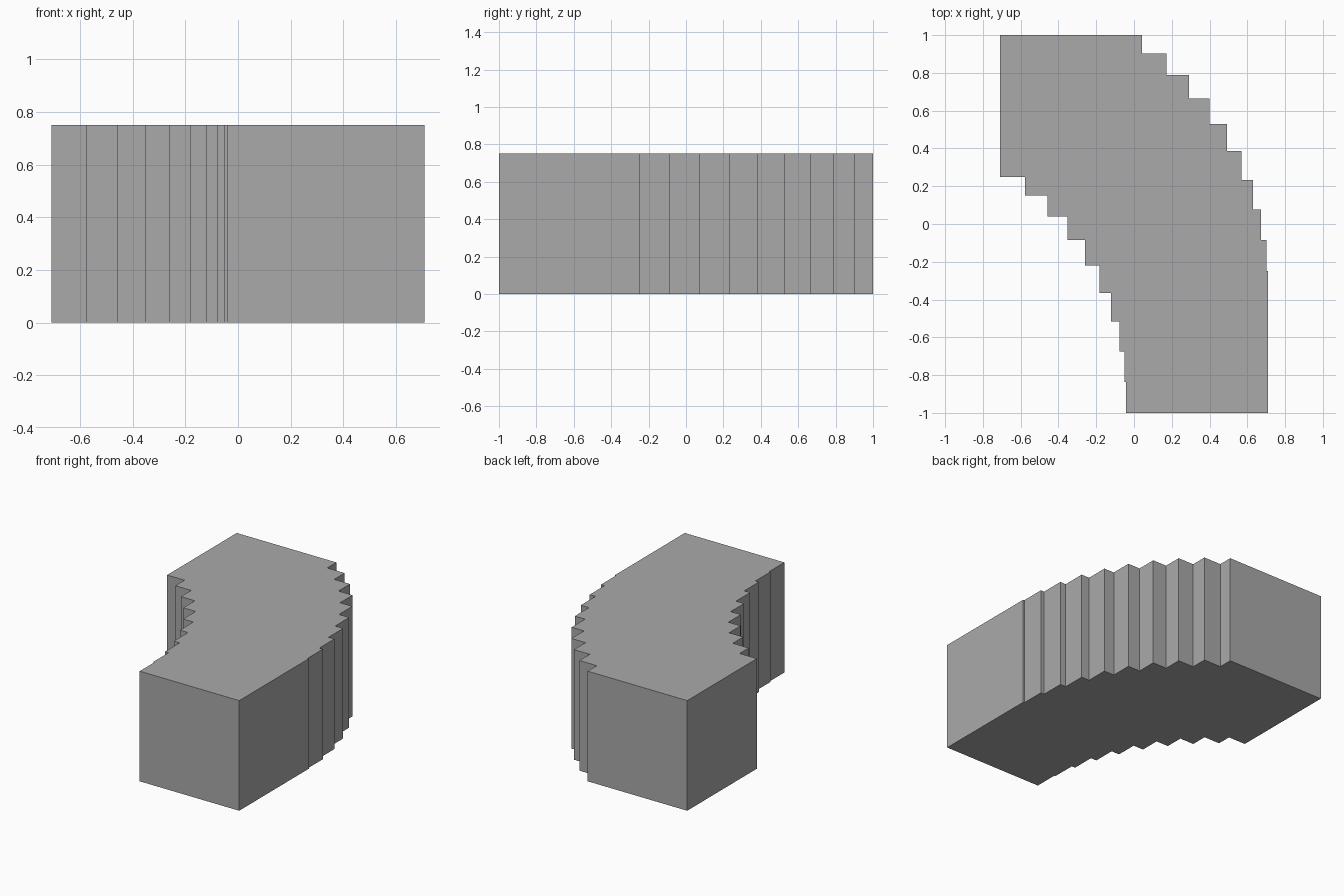
import bpy
import bmesh
from math import cos, sin, radians

cube = bpy.data.objects.get("Cube")
if cube:
    bpy.data.objects.remove(cube, do_unlink=True)

SIZE = 0.751          # edge of each block
RADIUS = 2 * SIZE     # radius of the arc the blocks follow
STEPS = 10
SWEEP = radians(56.25)
h = SIZE / 2

# Block centres along the arc, then centred on the origin
arc = [(RADIUS * cos(a), RADIUS * sin(a))
       for a in (SWEEP * (1 - i / (STEPS - 1)) for i in range(STEPS))]
mx = (arc[0][0] + arc[-1][0]) / 2
my = (arc[0][1] + arc[-1][1]) / 2
centres = [(x - mx, y - my) for x, y in arc]


def stairs(points, offset):
    """Corner points stepping in y first, then in x."""
    out = []
    for i, (x, y) in enumerate(points):
        out.append((x + offset, y + offset))
        if i < len(points) - 1:
            nx, ny = points[i + 1]
            # outer side drops first, inner side rises first
            out.append((x + offset, ny + offset))
    return out


# Outline: outer staircase, front end, inner staircase, back end
first, last = centres[0], centres[-1]
outline = stairs(centres, h)
outline.append((last[0] + h, last[1] - h))
inner = stairs(centres, -h)
inner = [(centres[0][0] - h, centres[0][1] - h)]
for (x0, y0), (x1, y1) in zip(centres, centres[1:]):
    inner += [(x1 - h, y0 - h), (x1 - h, y1 - h)]
outline += reversed(inner)
outline.append((first[0] - h, first[1] + h))

# Extrude the outline into a solid
bm = bmesh.new()
base = bm.faces.new([bm.verts.new((x, y, 0)) for x, y in outline])
top = bmesh.ops.extrude_face_region(bm, geom=[base], use_keep_orig=True)
bmesh.ops.translate(bm, vec=(0, 0, SIZE),
                    verts=[v for v in top["geom"] if isinstance(v, bmesh.types.BMVert)])
bmesh.ops.recalc_face_normals(bm, faces=bm.faces)
mesh = bpy.data.meshes.new("stepped_curved_block")
bm.to_mesh(mesh)
bm.free()

# Plain grey
grey = bpy.data.materials.new("plain_grey")
grey.use_nodes = True
colour = (0.4, 0.4, 0.4, 1)
grey.diffuse_color = colour
grey.node_tree.nodes["Principled BSDF"].inputs["Base Color"].default_value = colour
mesh.materials.append(grey)

block = bpy.data.objects.new("stepped_curved_block", mesh)
bpy.context.collection.objects.link(block)
